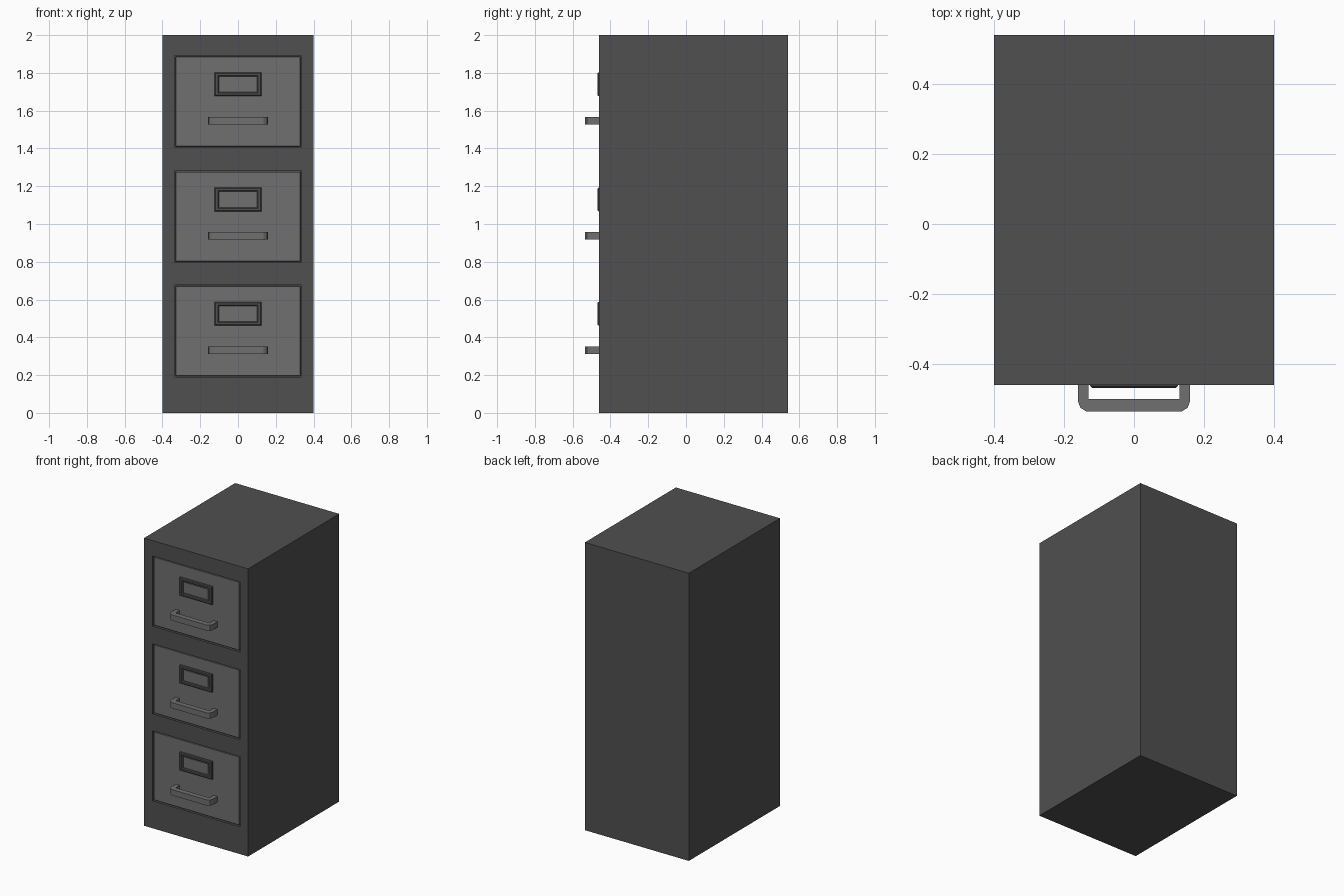
import bpy, bmesh
from mathutils import Vector

if "Cube" in bpy.data.objects:
    bpy.data.objects.remove(bpy.data.objects["Cube"])

FRONT = -0.46
DRAWER_BOTTOMS = (0.19, 0.795, 1.405)
DRAWER_H = 0.487
HALF_W = 0.336


def material(name, v):
    m = bpy.data.materials.new(name)
    m.diffuse_color = (v, v, v, 1)
    m.use_nodes = True
    m.node_tree.nodes["Principled BSDF"].inputs["Base Color"].default_value = m.diffuse_color
    return m


DARK = material("dark_steel", 0.08)
LIGHT = material("light_steel", 0.16)


def finish(name, bm, mat):
    bmesh.ops.recalc_face_normals(bm, faces=bm.faces[:])
    me = bpy.data.meshes.new(name)
    bm.to_mesh(me)
    bm.free()
    me.materials.append(mat)
    ob = bpy.data.objects.new(name, me)
    bpy.context.collection.objects.link(ob)
    return ob


def add_box(bm, lo, hi):
    lo, hi = Vector(lo), Vector(hi)
    verts = bmesh.ops.create_cube(bm, size=1)["verts"]
    for v in verts:
        v.co = (lo + hi) / 2 + v.co * (hi - lo)


def box(name, lo, hi, mat, bevel=0):
    bm = bmesh.new()
    add_box(bm, lo, hi)
    if bevel:
        bmesh.ops.bevel(bm, geom=bm.edges[:], offset=bevel, segments=1, affect='EDGES')
    return finish(name, bm, mat)


# Cabinet body with three shallow drawer recesses in the front
bm = bmesh.new()
add_box(bm, (-0.4, FRONT, 0), (0.4, 0.54, 2))
cuts = [((x, 0, 0), (1, 0, 0)) for x in (-HALF_W, HALF_W)]
for z in DRAWER_BOTTOMS:
    cuts += [((0, 0, z), (0, 0, 1)), ((0, 0, z + DRAWER_H), (0, 0, 1))]
for co, no in cuts:
    bmesh.ops.bisect_plane(bm, geom=bm.verts[:] + bm.edges[:] + bm.faces[:],
                           plane_co=co, plane_no=no)
bm.normal_update()
openings = []
for f in bm.faces:
    c = f.calc_center_median()
    if f.normal.y < -0.9 and abs(c.x) < 0.1 and any(
            z < c.z < z + DRAWER_H for z in DRAWER_BOTTOMS):
        openings.append(f)
bmesh.ops.inset_individual(bm, faces=openings, thickness=0, depth=-0.02)
bmesh.ops.dissolve_limit(bm, angle_limit=0.01, verts=bm.verts[:], edges=bm.edges[:])
finish("cabinet_body", bm, DARK)


# Label holder: rectangular rings sloping from plate edge to rim to window
def label_holder(name, zc):
    bm = bmesh.new()
    rings = []
    for hw, hh, y in ((0.125, 0.063, FRONT + 0.012), (0.125, 0.063, -0.463),
                      (0.120, 0.058, -0.468), (0.105, 0.047, -0.468),
                      (0.100, 0.042, -0.463), (0.100, 0.042, FRONT + 0.012)):
        rings.append([bm.verts.new((sx * hw, y, zc + sz * hh))
                      for sx, sz in ((-1, -1), (1, -1), (1, 1), (-1, 1))])
    for a, b in zip(rings, rings[1:] + rings[:1]):
        for i in range(4):
            j = (i + 1) % 4
            bm.faces.new((a[i], a[j], b[j], b[i]))
    finish(name, bm, DARK)


# Pull handle: flat bar with chamfered outer corners
def handle(name, z0, z1):
    outer = [(0.16, FRONT + 0.012), (0.16, -0.507), (0.153, -0.525), (0.135, -0.536)]
    inner = [(0.13, FRONT + 0.012), (0.13, -0.50)]
    half = outer + [(-x, y) for x, y in reversed(outer)]
    prof = half + [(-x, y) for x, y in inner] + list(reversed(inner))
    bm = bmesh.new()
    face = bm.faces.new([bm.verts.new((x, y, z0)) for x, y in prof])
    ext = bmesh.ops.extrude_face_region(bm, geom=[face], use_keep_orig=True)["geom"]
    bmesh.ops.translate(bm, vec=(0, 0, z1 - z0),
                        verts=[g for g in ext if isinstance(g, bmesh.types.BMVert)])
    finish(name, bm, LIGHT)


# Drawers with their label holders and handles
for i, z in enumerate(DRAWER_BOTTOMS, 1):
    g = 0.006
    box(f"drawer_front_{i}", (-HALF_W + g, FRONT + 0.005, z + g),
        (HALF_W - g, FRONT + 0.019, z + DRAWER_H - g), LIGHT, 0.002)
    label_holder(f"label_holder_{i}", z + 0.335)
    box(f"label_card_{i}", (-0.093, FRONT, z + 0.300),
        (0.093, FRONT + 0.012, z + 0.370), LIGHT)
    handle(f"handle_{i}", z + 0.122, z + 0.162)
